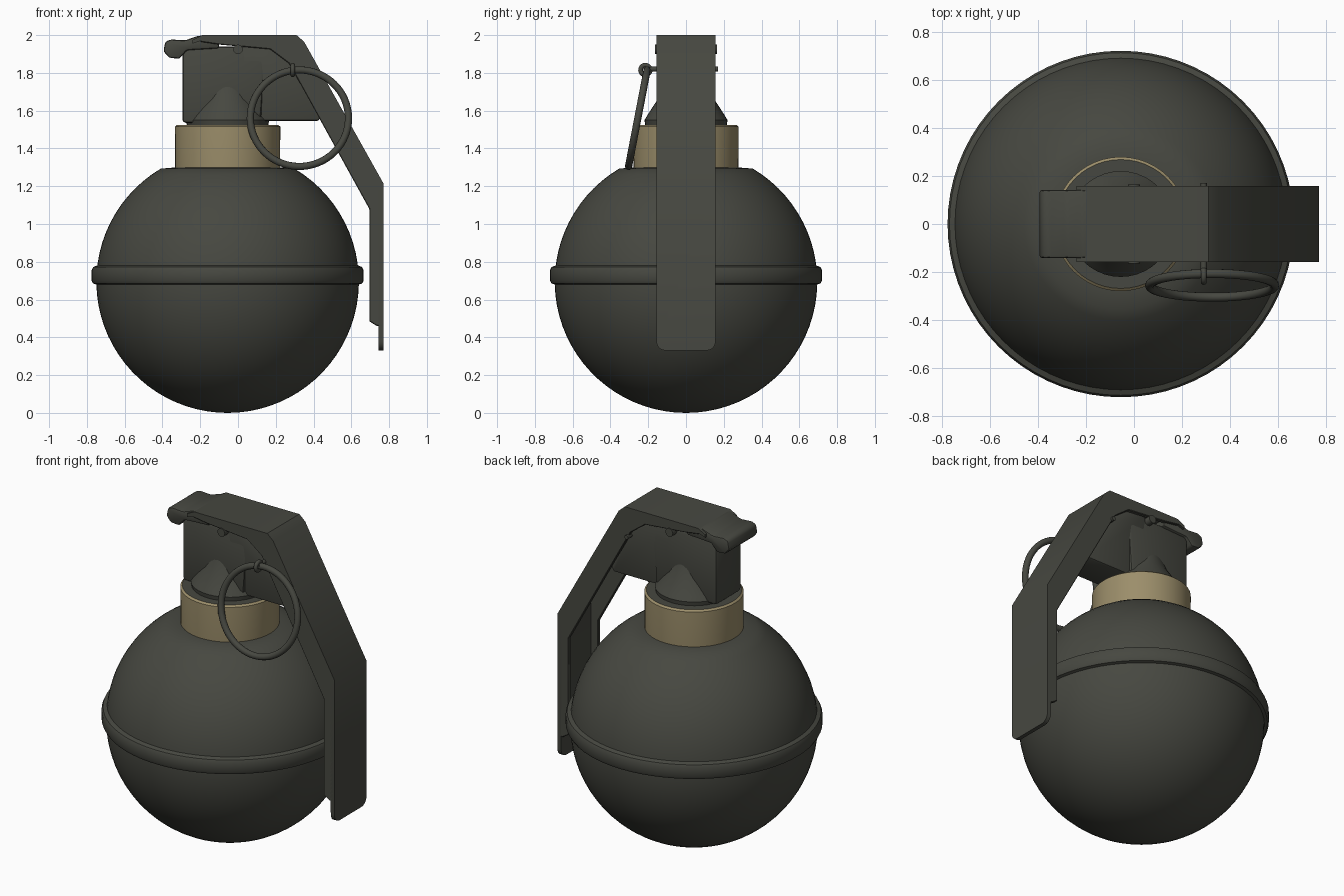
import bpy, bmesh, math
from mathutils import Vector, Matrix

cube = bpy.data.objects.get("Cube")
if cube:
    bpy.data.objects.remove(cube, do_unlink=True)

CX = -0.055  # axis of the round body


def material(name, rgb):
    m = bpy.data.materials.new(name)
    m.use_nodes = True
    m.diffuse_color = (*rgb, 1)
    m.node_tree.nodes["Principled BSDF"].inputs["Base Color"].default_value = (*rgb, 1)
    return m


olive = material("dark olive", (0.062, 0.064, 0.052))
tan = material("tan", (0.33, 0.27, 0.145))


def finish(name, bm, mats=(olive,), angle=35):
    bmesh.ops.recalc_face_normals(bm, faces=bm.faces)
    me = bpy.data.meshes.new(name)
    bm.to_mesh(me)
    bm.free()
    ob = bpy.data.objects.new(name, me)
    bpy.context.collection.objects.link(ob)
    for m in mats:
        me.materials.append(m)
    bpy.ops.object.select_all(action='DESELECT')
    ob.select_set(True)
    bpy.context.view_layer.objects.active = ob
    bpy.ops.object.shade_smooth_by_angle(angle=math.radians(angle))
    return ob


def lathe(profile, segs=64, cx=CX):
    """Spin (radius, z) points around the vertical axis."""
    bm = bmesh.new()
    vs = [bm.verts.new((r, 0, z)) for r, z in profile]
    es = [bm.edges.new(p) for p in zip(vs, vs[1:])]
    bmesh.ops.spin(bm, geom=vs + es, cent=(0, 0, 0), axis=(0, 0, 1),
                   angle=math.tau, steps=segs)
    bmesh.ops.remove_doubles(bm, verts=bm.verts, dist=0.0005)
    bmesh.ops.translate(bm, verts=bm.verts, vec=(cx, 0, 0))
    return bm


def slab(profile, y0, y1, bevel=0.0, segs=2):
    """Extrude (x, z) outline from y0 to y1, with softened edges."""
    bm = bmesh.new()
    face = bm.faces.new([bm.verts.new((x, y0, z)) for x, z in profile])
    ext = bmesh.ops.extrude_face_region(bm, geom=[face])["geom"]
    bmesh.ops.translate(bm, vec=(0, y1 - y0, 0),
                        verts=[g for g in ext if isinstance(g, bmesh.types.BMVert)])
    bmesh.ops.recalc_face_normals(bm, faces=bm.faces)
    if bevel:
        bmesh.ops.bevel(bm, geom=bm.edges[:], offset=bevel, segments=segs,
                        affect='EDGES', profile=0.5, clamp_overlap=True)
    return bm


def rod(name, a, b, radius):
    a, b = Vector(a), Vector(b)
    bm = bmesh.new()
    rot = (b - a).to_track_quat('Z', 'Y').to_matrix().to_4x4()
    bmesh.ops.create_cone(bm, cap_ends=True, segments=16, radius1=radius, radius2=radius,
                          depth=(b - a).length, matrix=Matrix.Translation((a + b) / 2) @ rot)
    finish(name, bm)


def torus(name, centre, major, minor, turn, segs=64):
    bm = bmesh.new()
    rim = [bm.verts.new((major + minor * math.cos(t), 0, minor * math.sin(t)))
           for t in (math.tau * i / 12 for i in range(12))]
    es = [bm.edges.new((rim[i - 1], rim[i])) for i in range(12)]
    bmesh.ops.spin(bm, geom=rim + es, cent=(0, 0, 0), axis=(0, 0, 1),
                   angle=math.tau, steps=segs)
    bmesh.ops.remove_doubles(bm, verts=bm.verts, dist=0.0005)
    bmesh.ops.transform(bm, verts=bm.verts, matrix=Matrix.Translation(centre) @ turn)
    finish(name, bm)


# Round body, closing in under the collar
R, N = 0.695, 32
ball = []
for i in range(N + 1):
    t = -math.pi / 2 + i * (math.pi * 0.83) / N
    ball.append((max(R * math.cos(t), 0), R + R * math.sin(t)))
finish("body", lathe(ball + [(0.27, 1.30), (0, 1.30)], 72))

# Raised seam around the middle
finish("seam_band", lathe([(0.68, 0.675), (0.712, 0.685), (0.72, 0.70), (0.72, 0.755),
                           (0.712, 0.772), (0.68, 0.785)], 72))

# Collar: tan wall with a dark top
bm = lathe([(0, 1.27), (0.275, 1.27), (0.278, 1.30), (0.279, 1.515), (0.268, 1.525), (0, 1.525)], 48)
bm.normal_update()
for f in bm.faces:
    f.material_index = 0 if f.calc_center_median().z > 1.522 else 1
finish("collar", bm, (olive, tan))

# Fuse base: ring and flared skirt
finish("fuse_skirt", lathe([(0, 1.52), (0.215, 1.52), (0.22, 1.55), (0.205, 1.575),
                            (0.15, 1.66), (0.12, 1.74), (0, 1.74)], 40))

# Fuse housing block
finish("fuse_block", slab([(-0.295, 1.535), (0.12, 1.535), (0.15, 1.94), (-0.295, 1.94)],
                          -0.125, 0.125, 0.02))

# Arm below the lever, narrowing toward its tip
bm = slab([(0.02, 1.545), (0.43, 1.545), (0.44, 1.58), (0.30, 1.84), (0.14, 1.95), (0.02, 1.95)],
          -0.13, 0.13, 0.015)
for v in bm.verts:
    if v.co.z < 1.7:
        v.co.y *= 0.8
finish("fuse_arm", bm)

# Hinge lip at the back of the lever
finish("hinge_lip", slab([(-0.395, 1.915), (-0.385, 1.965), (-0.355, 1.977), (-0.28, 1.972),
                          (-0.21, 1.997), (-0.10, 1.995), (-0.10, 1.93), (-0.27, 1.92),
                          (-0.31, 1.875), (-0.365, 1.88)], -0.142, 0.142, 0.012))

# Lever: outer plate plus two side flanges forming a channel
YL = 0.157
outer = [(-0.24, 1.975), (-0.19, 2.0), (0.31, 2.0), (0.35, 1.965), (0.77, 1.215), (0.77, 0.33)]
inner = [(0.745, 0.33), (0.742, 1.20), (0.33, 1.945), (0.30, 1.972), (-0.19, 1.972), (-0.24, 1.955)]
bm = slab(outer + inner, -YL, YL)
tip = [e for e in bm.edges if all(v.co.z < 0.4 for v in e.verts)
       and abs(e.verts[0].co.y - e.verts[1].co.y) < 0.01]
bmesh.ops.bevel(bm, geom=tip, offset=0.05, segments=5, affect='EDGES', profile=0.5)
finish("lever_plate", bm)

flange = [(-0.20, 1.995), (0.30, 1.995), (0.35, 1.955), (0.765, 1.21), (0.765, 0.46),
          (0.735, 0.46), (0.695, 0.485), (0.695, 1.08), (0.43, 1.56), (0.27, 1.85),
          (0.17, 1.925), (-0.10, 1.95), (-0.20, 1.965)]
for name, s in (("front", -1), ("back", 1)):
    finish(name + "_flange", slab(flange, s * YL, s * (YL - 0.025), 0.004, 1))
    rod(name + "_pivot_pin", (0, s * 0.10, 1.925), (0, s * 0.165, 1.925), 0.025)

# Safety pin, its eye and the hanging pull ring
rod("safety_pin", (0.29, 0.17, 1.82), (0.29, -0.225, 1.82), 0.013)
torus("pin_eye", (0.29, -0.215, 1.815), 0.026, 0.012, Matrix.Rotation(math.pi / 2, 4, 'Y'), 20)
torus("pull_ring", (0.325, -0.255, 1.56), 0.26, 0.019,
      Matrix.Rotation(math.pi / 2 - 0.19, 4, 'X'))
